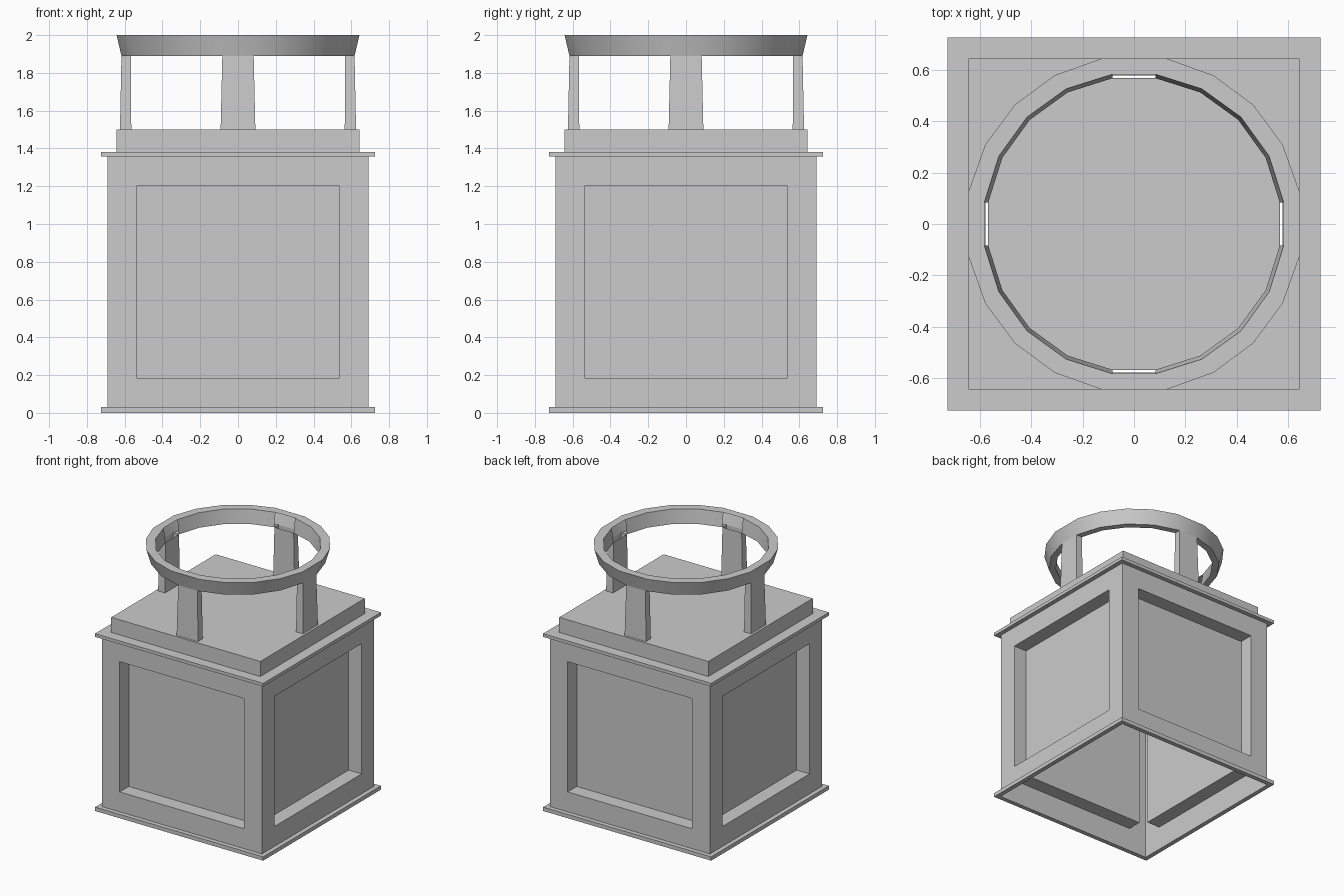
import bpy, bmesh, math
from mathutils import Matrix, Vector

if "Cube" in bpy.data.objects:
    bpy.data.objects.remove(bpy.data.objects["Cube"])


def finish(name, quads, turns=1, smooth=False):
    """Make an object from quads, repeated in quarter turns about z."""
    bm = bmesh.new()
    for k in range(turns):
        rot = Matrix.Rotation(k * math.pi / 2, 3, 'Z')
        for q in quads:
            bm.faces.new([bm.verts.new(rot @ Vector(p)) for p in q])
    bmesh.ops.remove_doubles(bm, verts=bm.verts, dist=0.0005)
    bmesh.ops.recalc_face_normals(bm, faces=bm.faces)
    me = bpy.data.meshes.new(name)
    bm.to_mesh(me)
    bm.free()
    ob = bpy.data.objects.new(name, me)
    bpy.context.collection.objects.link(ob)
    if smooth:
        bpy.context.view_layer.objects.active = ob
        ob.select_set(True)
        bpy.ops.object.shade_smooth_by_angle(angle=math.radians(30))
        ob.select_set(False)
    return ob


def band(a, b):
    """Front-side quad between two (half width, z) steps of a square profile."""
    return [(-a[0], -a[0], a[1]), (a[0], -a[0], a[1]),
            (b[0], -b[0], b[1]), (-b[0], -b[0], b[1])]


def bridge(p, q, closed=True):
    """Quads joining two matching point loops."""
    n = len(p)
    return [[p[i], p[(i + 1) % n], q[(i + 1) % n], q[i]]
            for i in range(n if closed else n - 1)]


# Body walls: open-bottomed shell, each side with a deep recessed panel
W, PX, Z0, Z1, DEPTH = 0.69, 0.537, 0.185, 1.2, 0.112
def rect(hx, y, za, zb):
    return [(-hx, y, za), (hx, y, za), (hx, y, zb), (-hx, y, zb)]
outer = rect(W, -W, 0.03, 1.357)
hole = rect(PX, -W, Z0, Z1)
back = rect(PX, -W + DEPTH, Z0, Z1)
finish("paneled_body", bridge(outer, hole) + bridge(hole, back) + [back], 4)

# Base and upper trim lips
base = [(W, 0.03), (0.725, 0.03), (0.725, 0), (W, 0), (W, 0.03)]
finish("base_trim", [band(a, b) for a, b in zip(base, base[1:])], 4)
lip = [(W, 1.357), (0.725, 1.357), (0.725, 1.382), (0.643, 1.382)]
finish("upper_trim", [band(a, b) for a, b in zip(lip, lip[1:])], 4)

# Top block, with openings below the four hollow legs
H, TOP = 0.643, 1.5
LEG_IN, LEG_OUT, LEG_W = 0.565, 0.625, 0.092
finish("top_block_sides", [band((H, 1.382), (H, TOP))], 4)
cuts = [-H, -LEG_OUT, -LEG_IN, -LEG_W, LEG_W, LEG_IN, LEG_OUT, H]
cells = []
for i, (xa, xb) in enumerate(zip(cuts, cuts[1:])):
    for j, (ya, yb) in enumerate(zip(cuts, cuts[1:])):
        if (i, j) not in {(3, 1), (3, 5), (1, 3), (5, 3)}:
            cells.append([(xa, ya, TOP), (xb, ya, TOP), (xb, yb, TOP), (xa, yb, TOP)])
finish("top_block_cap", cells)


# Hollow ring: a quarter arc starting with the flat facet above a leg
def arc(flat, half, z):
    r, t = math.hypot(flat, half), math.atan2(half, flat)
    d = (math.pi / 2 - 2 * t) / 4
    angles = [-t] + [t + d * i for i in range(5)]
    return [(r * math.sin(a), -r * math.cos(a), z) for a in angles]

out_top, out_low = arc(0.643, 0.128, 2.0), arc(0.617, 0.083, 1.89)
in_top, in_low = arc(0.582, 0.085, 2.0), arc(0.567, 0.083, 1.89)
ring = bridge(out_low, out_top, False) + bridge(out_top, in_top, False)
ring += bridge(in_top, in_low, False)[1:] + bridge(in_low, out_low, False)[1:]
finish("top_ring", ring, 4, smooth=True)

# Four tapered hollow legs
leg_top = [out_low[0], out_low[1], in_low[1], in_low[0]]
leg_foot = [(-LEG_W, -LEG_OUT, TOP), (LEG_W, -LEG_OUT, TOP),
            (LEG_W, -LEG_IN, TOP), (-LEG_W, -LEG_IN, TOP)]
finish("ring_legs", bridge(leg_foot, leg_top), 4)
